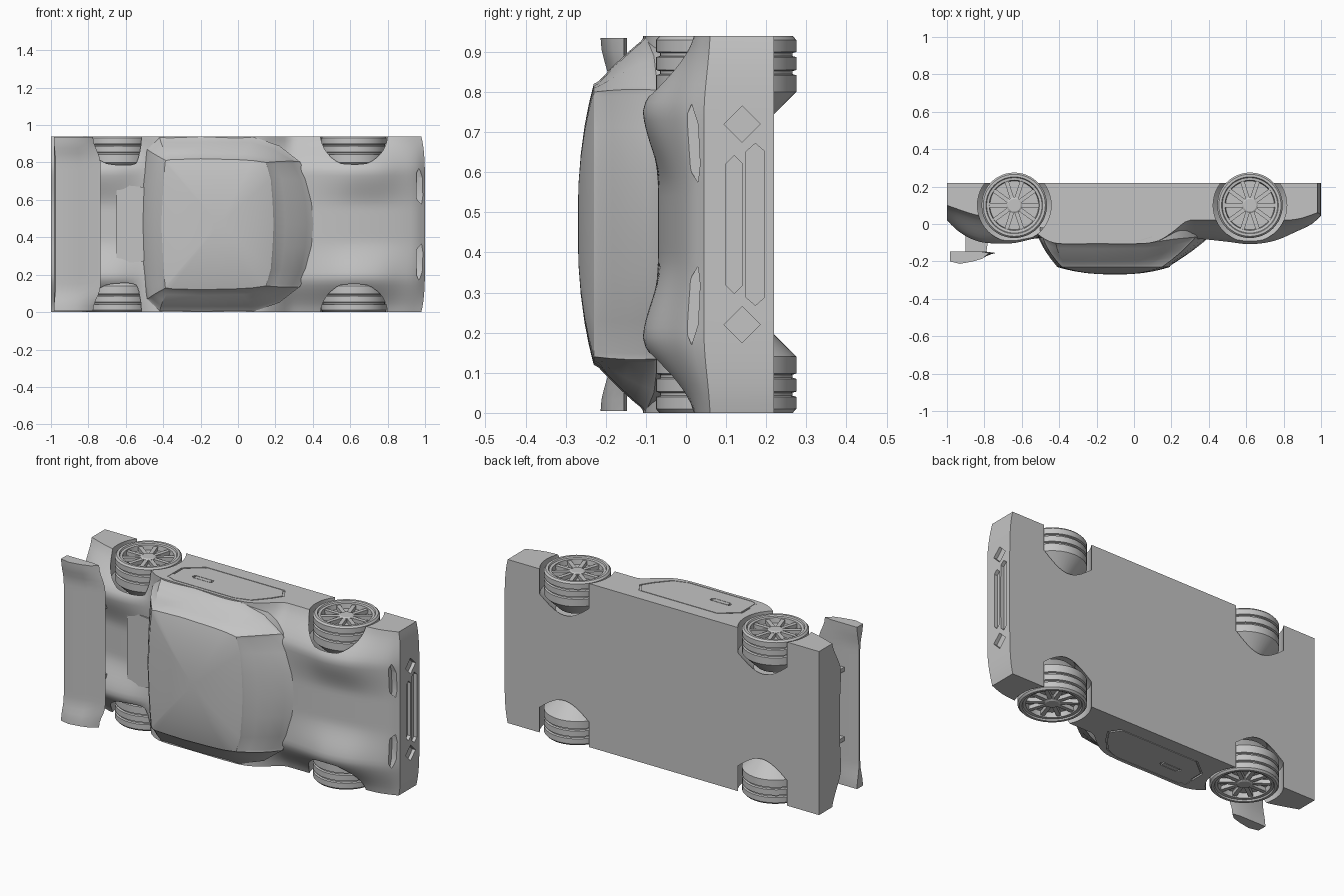
import bpy, bmesh, math
from mathutils import Matrix, Vector

if "Cube" in bpy.data.objects:
    bpy.data.objects.remove(bpy.data.objects["Cube"])

HALF = .47      # half the car width; the car lies on its side, roof towards -y
FLOOR = .22     # y of the flat underside

paint = bpy.data.materials.new("plain_grey")
paint.use_nodes = True
paint.diffuse_color = (.55, .55, .55, 1)
paint.node_tree.nodes["Principled BSDF"].inputs["Base Color"].default_value = (.55, .55, .55, 1)


def finish(bm, name, angle=32):
    bmesh.ops.recalc_face_normals(bm, faces=bm.faces)
    mesh = bpy.data.meshes.new(name)
    bm.to_mesh(mesh)
    bm.free()
    mesh.materials.append(paint)
    obj = bpy.data.objects.new(name, mesh)
    bpy.context.collection.objects.link(obj)
    smooth(obj, angle)
    return obj


def smooth(obj, angle=32):
    bpy.ops.object.select_all(action='DESELECT')
    obj.select_set(True)
    bpy.context.view_layer.objects.active = obj
    bpy.ops.object.shade_smooth_by_angle(angle=math.radians(angle))


def curve(keys, x):
    """Smooth curve through (x, value) keys."""
    def slope(k):
        a, b = keys[max(k - 1, 0)], keys[min(k + 1, len(keys) - 1)]
        return (b[1] - a[1]) / (b[0] - a[0])
    i = 0
    while i < len(keys) - 2 and x > keys[i + 1][0]:
        i += 1
    (xa, ya), (xb, yb) = keys[i], keys[i + 1]
    d = xb - xa
    t = (x - xa) / d
    return (ya * (1 + 2*t) * (1 - t)**2 + yb * t*t * (3 - 2*t)
            + d * (slope(i) * t * (1 - t)**2 - slope(i + 1) * t*t * (1 - t)))


def loft(bm, rings, caps=True):
    """Join closed rings of points, return the wall faces ring by ring."""
    vs = [[bm.verts.new(p) for p in r] for r in rings]
    n = len(vs[0])
    walls = [[bm.faces.new((a[i], a[(i + 1) % n], b[(i + 1) % n], b[i])) for i in range(n)]
             for a, b in zip(vs, vs[1:])]
    if caps:
        bm.faces.new(vs[0])
        bm.faces.new(vs[-1])
    return vs, walls


def place(axis, a, b, h):
    return {'x': (h, a, b), 'y': (a, h, b), 'z': (a, b, h)}[axis]


def prism(name, pts, axis, lo, hi):
    bm = bmesh.new()
    loft(bm, [[place(axis, a, b, h) for a, b in pts] for h in (lo, hi)])
    return finish(bm, name)


def seam(name, pts, width, lo, hi):
    """Closed frame following an outline, used to cut a groove."""
    c = sum((Vector(p) for p in pts), Vector((0, 0))) / len(pts)
    size = max((Vector(p) - c).length for p in pts)
    inner = [c + (Vector(p) - c) * (1 - width / size) for p in pts]
    bm = bmesh.new()
    o, i = [[(p[0], p[1]) for p in q] for q in (pts, inner)]
    rings = [[(x, y, h) for x, y in q] for q, h in ((o, lo), (o, hi), (i, hi), (i, lo), (o, lo))]
    loft(bm, rings, caps=False)
    bmesh.ops.remove_doubles(bm, verts=bm.verts, dist=.00001)
    return finish(bm, name)


def lathe(bm, profile, x, y, side, steps=48):
    rings = [[(x + max(r, .001) * math.cos(math.tau * k / steps),
               y + max(r, .001) * math.sin(math.tau * k / steps), HALF + side * w)
              for k in range(steps)] for r, w in profile]
    loft(bm, rings)


# ---- Body: sections along x with side edge, fender crest and centre line ----
SIDE = [(-1, .1), (-.85, .05), (-.72, .03), (-.58, .01), (-.52, -.05), (-.46, -.09), (-.4, -.105),
        (-.2, -.105), (.03, -.105), (.13, -.09), (.21, -.04), (.28, .015), (.34, .02), (.45, .02),
        (.8, .02), (.9, .03), (1, .06)]
CREST = [(-1, .02), (-.95, -.03), (-.88, -.075), (-.8, -.1), (-.65, -.103), (-.5, -.075),
         (-.4, -.1), (.1, -.1), (.25, -.08), (.35, -.08), (.5, -.095), (.62, -.108),
         (.75, -.09), (.87, -.04), (.96, .005), (1, .045)]
CENTRE = [(-1, .03), (-.9, -.03), (-.75, -.05), (-.5, -.06), (.4, -.07), (.6, -.06),
          (.8, -.03), (.95, .01), (1, .045)]


def ease(t):
    t = min(max(t, 0), 1)
    return t * t * (3 - 2 * t)


def body_top(x, w):
    w = abs(w)
    crest, side, mid = curve(CREST, x), curve(SIDE, x), curve(CENTRE, x)
    if w < .29:
        return mid + (crest - mid) * ease((w - .08) / .21)
    t = (w - .29) / (HALF - .29)
    return crest + (side - crest) * (.5 * t + .5 * ease(t))


cols = [HALF * (k / 20 - 1) for k in range(41)]
rings = []
for k in range(81):
    x = k / 40 - 1
    nose = [x - .1 * max(x - .8, 0) * (w / HALF)**6 for w in cols]
    top = [(nx, body_top(x, w), HALF + w) for nx, w in zip(nose, cols)]
    rings.append(top + [(p[0], FLOOR, p[2]) for p in reversed(top)])
bm = bmesh.new()
vs, _ = loft(bm, rings, caps=False)
for r in (vs[0], vs[-1]):
    for i in range(len(cols) - 1):
        bm.faces.new((r[i], r[i + 1], r[-2 - i], r[-1 - i]))
body = finish(bm, "body")

# ---- Cutters: wheel wells, lamps, intakes, door seams ----
WHEELS = {"front": .62, "rear": -.64}
AXLE = .10
cutters = []
LAMP = [(-.003, .26), (.014, .3), (.03, .25), (.035, .15), (.03, .105), (.014, .13), (-.003, .19)]
DOOR = [(-.4, -.07), (-.36, -.088), (.04, -.088), (.13, -.06), (.2, .02), (.24, .08), (.2, .14),
        (-.3, .14), (-.4, .06)]
HANDLE = [(-.295, .005), (-.28, -.005), (-.18, -.005), (-.165, .005), (-.17, .025), (-.29, .025)]


def slot(y, z, hy, hz, tip):
    return [(y - hy, z - hz + tip), (y, z - hz), (y + hy, z - hz + tip),
            (y + hy, z + hz - tip), (y, z + hz), (y - hy, z + hz - tip)]


for s in (-1, 1):
    for x in WHEELS.values():
        bm = bmesh.new()
        lathe(bm, [(0, .24), (.115, .24), (.197, .325), (.197, .6), (0, .6)], x, AXLE, s)
        cutters.append(finish(bm, "well_cutter"))
    cutters.append(prism("lamp_cutter", [(y, HALF + s * w) for y, w in LAMP], 'x', .955, 1.1))
    z = HALF + s * .25
    cutters.append(prism("vent_cutter", [(.095, z), (.14, z - .045), (.185, z), (.14, z + .045)],
                         'x', .98, 1.1))
    lo, hi = sorted((HALF + s * (HALF - .008), HALF + s * (HALF + .05)))
    cutters.append(seam("door_cutter", DOOR, .012, lo, hi))
    cutters.append(seam("handle_cutter", HANDLE, .012, lo, hi))
cutters.append(prism("upper_intake_cutter", slot(.12, HALF, .02, .172, .02), 'x', .98, 1.1))
cutters.append(prism("lower_intake_cutter", slot(.173, HALF, .023, .202, .02), 'x', .98, 1.1))

bpy.context.view_layer.objects.active = body
for c in cutters:
    c.hide_render = True
    m = body.modifiers.new("cut", 'BOOLEAN')
    m.operation, m.solver, m.object = 'DIFFERENCE', 'EXACT', c
    bpy.ops.object.modifier_apply(modifier=m.name)
    bpy.data.objects.remove(c)
smooth(body)

# ---- Cabin: stacked outlines from the waist up to a domed roof ----
WAIST = [(.42, 0, -.06), (.41, .12, -.06), (.38, .24, -.065), (.33, .335, -.07), (.22, .42, -.08),
         (.08, .468, -.1), (-.2, .468, -.105), (-.42, .468, -.1), (-.485, .4, -.08),
         (-.5, .335, -.06), (-.515, .2, -.05), (-.52, 0, -.05)]
ROOF = [(.19, 0), (.185, .12), (.175, .24), (.15, .33), (.08, .34), (0, .345), (-.2, .35),
        (-.36, .345), (-.385, .34), (-.39, .33), (-.4, .2), (-.41, 0)]


def outline(fn):
    half = [fn(a, b) for a, b in zip(WAIST, ROOF)]
    both = half + [(x, y, -w) for x, y, w in half[-2:0:-1]]
    return [(x, y, HALF + w) for x, y, w in both]


def wall(t):
    swell = .012 * math.sin(math.pi * t)
    return outline(lambda a, b: (a[0] + (b[0] - a[0]) * t + swell * (1 if a[0] > 0 else -1),
                                 a[2] + (-.23 - a[2]) * t,
                                 (a[1] + (b[1] - a[1]) * t) * (1 + swell)))


def dome(k):
    return outline(lambda a, b: (-.1 + (b[0] + .1) * k, -.27 + .04 * k**2.4, b[1] * k))


bm = bmesh.new()
_, walls = loft(bm, [outline(lambda a, b: (a[0], -.02, a[1]))] + [wall(t / 4) for t in range(5)]
                + [dome(k) for k in (.96, .85, .7, .5, .3, .1)])
bmesh.ops.recalc_face_normals(bm, faces=bm.faces)
# window panes sunk slightly into the shell
panes = [(0, 1, 2, 19, 20, 21), range(3, 8), range(14, 19)]
for cells in panes:
    glass = [walls[level][i] for level in range(1, 5) for i in cells]
    bmesh.ops.inset_region(bm, faces=glass, thickness=.014, depth=-.004, use_even_offset=True)
finish(bm, "cabin", 28)

# ---- Engine cover behind the cabin ----
COVER = [(-.45, .19), (-.52, .2), (-.62, .21), (-.645, .2), (-.65, .17)]
cover = [(x, HALF + w) for x, w in COVER] + [(x, HALF - w) for x, w in reversed(COVER)]
prism("engine_cover", cover, 'y', -.078, 0)

# ---- Rear wing with flared ends, on two supports ----
MID = [(-.985, -.165), (-.975, -.19), (-.92, -.187), (-.85, -.175), (-.79, -.163),
       (-.735, -.155), (-.79, -.148), (-.9, -.152)]
TIP = [(-.985, -.147), (-.985, -.2), (-.93, -.213), (-.86, -.2), (-.81, -.185),
       (-.775, -.155), (-.82, -.147), (-.9, -.147)]
bm = bmesh.new()
sections = []
for k in range(33):
    w = .465 * (k / 16 - 1)
    t = ease((abs(w) - .33) / .13)
    sections.append([(a[0] + (b[0] - a[0]) * t, a[1] + (b[1] - a[1]) * t, HALF + w)
                     for a, b in zip(MID, TIP)])
loft(bm, sections)
finish(bm, "rear_wing")
for side, s in (("right", -1), ("left", 1)):
    z = HALF + s * .2
    prism(side + "_wing_support", [(-.9, -.16), (-.79, -.155), (-.77, -.02), (-.9, -.02)],
          'z', z - .012, z + .012)

# ---- Wheels: grooved tyre, sunk rim, ten spokes and a hub ----
TYRE = [(0, .432), (.13, .432), (.134, .46), (.148, .462), (.152, .47), (.166, .47), (.175, .46),
        (.175, .43), (.165, .427), (.165, .42), (.175, .417), (.175, .385), (.165, .382),
        (.165, .375), (.175, .372), (.175, .33), (.1, .255), (0, .255)]
for end, x in WHEELS.items():
    for side, s in (("right", -1), ("left", 1)):
        bm = bmesh.new()
        lathe(bm, TYRE, x, AXLE, s)
        lathe(bm, [(0, .43), (.042, .43), (.042, .455), (.034, .46), (0, .46)], x, AXLE, s, 24)
        for k in range(10):
            bmesh.ops.create_cube(bm, size=1, matrix=(
                Matrix.Translation((x, AXLE, HALF + s * .44))
                @ Matrix.Rotation(math.tau * k / 10, 4, 'Z')
                @ Matrix.Translation((.084, 0, 0)) @ Matrix.Diagonal((.1, .022, .028, 1))))
        finish(bm, f"{end}_{side}_wheel")
